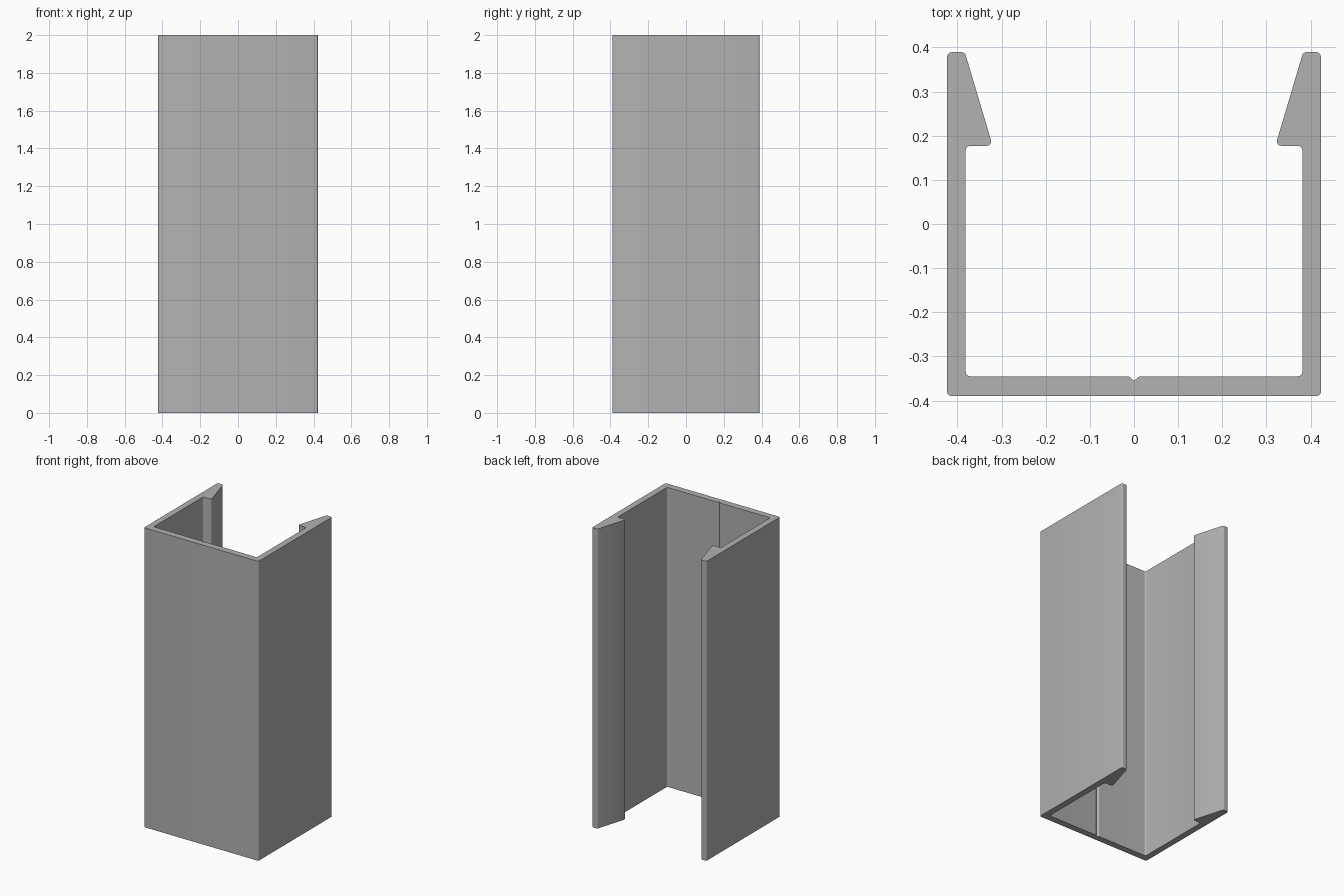
import bpy
import bmesh
import math
from mathutils import Vector

cube = bpy.data.objects.get("Cube")
if cube:
    bpy.data.objects.remove(cube, do_unlink=True)

HEIGHT = 2.0
SEGMENTS = 5


def fillet(prev, corner, nxt, radius):
    """Arc of points that rounds one corner of an outline."""
    a, b = (prev - corner).normalized(), (nxt - corner).normalized()
    half = a.angle(b) / 2
    reach = radius / math.tan(half)
    start, end = corner + a * reach, corner + b * reach
    centre = corner + (a + b).normalized() * radius / math.sin(half)
    points = []
    for i in range(SEGMENTS + 1):
        t = i / SEGMENTS
        sweep = math.pi - 2 * half
        u, v = start - centre, end - centre
        points.append(centre + (u * math.sin((1 - t) * sweep)
                                + v * math.sin(t * sweep)) / math.sin(sweep))
    return points


# Half of the channel section: x, y, corner radius
half_section = [
    (0.012, -0.345, 0.008),   # groove lip
    (0.381, -0.345, 0.010),   # inner base corner
    (0.381, 0.177, 0.010),    # under the hook
    (0.320, 0.177, 0.010),    # hook tip
    (0.383, 0.389, 0.010),    # top of the ramp
    (0.423, 0.389, 0.010),    # outer top
    (0.423, -0.389, 0.008),   # outer base corner
]
mirrored = [(-x, y, r) for x, y, r in reversed(half_section)]
corners = [(0, -0.355, 0)] + half_section + mirrored

outline = []
for i, (x, y, r) in enumerate(corners):
    here = Vector((x, y))
    before = Vector(corners[i - 1][:2])
    after = Vector(corners[(i + 1) % len(corners)][:2])
    outline += fillet(before, here, after, r) if r else [here]

# Extrude the section upward
bm = bmesh.new()
base = bm.faces.new([bm.verts.new((p.x, p.y, 0)) for p in outline])
result = bmesh.ops.extrude_face_region(bm, geom=[base], use_keep_orig=True)
top = [g for g in result["geom"] if isinstance(g, bmesh.types.BMVert)]
bmesh.ops.translate(bm, verts=top, vec=(0, 0, HEIGHT))
bmesh.ops.recalc_face_normals(bm, faces=bm.faces)
mesh = bpy.data.meshes.new("channel_profile")
bm.to_mesh(mesh)
bm.free()
channel = bpy.data.objects.new("channel_profile", mesh)
bpy.context.collection.objects.link(channel)

# Plain grey finish
grey = bpy.data.materials.new("plain_grey")
grey.use_nodes = True
colour = (0.445, 0.445, 0.445, 1)
grey.diffuse_color = colour
grey.node_tree.nodes["Principled BSDF"].inputs["Base Color"].default_value = colour
mesh.materials.append(grey)

# Smooth the rounded corners only
bpy.ops.object.select_all(action="DESELECT")
channel.select_set(True)
bpy.context.view_layer.objects.active = channel
bpy.ops.object.shade_smooth_by_angle(angle=math.radians(30))
